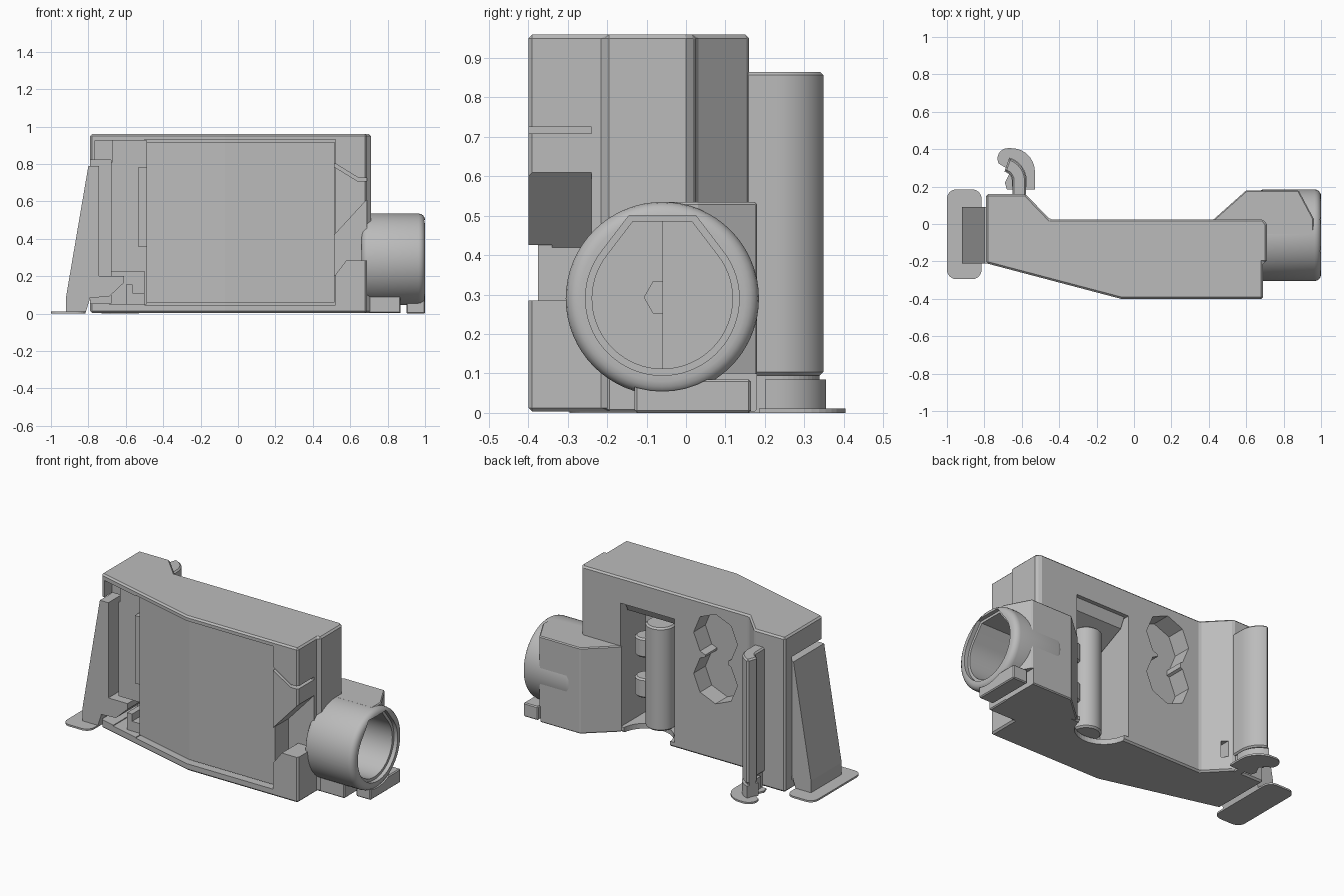
import bpy, bmesh, math
from mathutils import Vector

if "Cube" in bpy.data.objects:
    bpy.data.objects.remove(bpy.data.objects["Cube"])

grey = bpy.data.materials.new("mid grey")
grey.diffuse_color = (0.5, 0.5, 0.5, 1)
grey.use_nodes = True
grey.node_tree.nodes["Principled BSDF"].inputs["Base Color"].default_value = grey.diffuse_color


def place(axis, p, h):
    """Map a 2D profile point and a height to 3D for an extrusion axis."""
    return {'x': (h, p[0], p[1]), 'y': (p[0], h, p[1]), 'z': (p[0], p[1], h)}[axis]


def apply(ob, mod):
    bpy.context.view_layer.objects.active = ob
    bpy.ops.object.modifier_apply(modifier=mod.name)


def prism(name, pts, axis, lo, hi, bevel=0, seg=1):
    """Extrude a closed 2D profile along an axis."""
    bm = bmesh.new()
    a = [bm.verts.new(place(axis, p, lo)) for p in pts]
    b = [bm.verts.new(place(axis, p, hi)) for p in pts]
    n = len(pts)
    bm.faces.new(a)
    bm.faces.new(b[::-1])
    for i in range(n):
        bm.faces.new((a[i], b[i], b[(i + 1) % n], a[(i + 1) % n]))
    bmesh.ops.recalc_face_normals(bm, faces=bm.faces)
    me = bpy.data.meshes.new(name)
    bm.to_mesh(me)
    bm.free()
    me.materials.append(grey)
    ob = bpy.data.objects.new(name, me)
    bpy.context.collection.objects.link(ob)
    if bevel:
        m = ob.modifiers.new("chamfer", 'BEVEL')
        m.width, m.segments, m.limit_method = bevel, seg, 'ANGLE'
        m.angle_limit = math.radians(40)
        apply(ob, m)
    return ob


def rect(x0, x1, y0, y1):
    return [(x0, y0), (x1, y0), (x1, y1), (x0, y1)]


def box(name, x, y, z, bevel=0):
    return prism(name, rect(*x, *y), 'z', *z, bevel)


def arc(cx, cy, r, a0, a1, n):
    return [(cx + r * math.cos(math.radians(a0 + (a1 - a0) * i / n)),
             cy + r * math.sin(math.radians(a0 + (a1 - a0) * i / n))) for i in range(n + 1)]


def disc(cx, cy, r, n=48):
    return arc(cx, cy, r, 0, 360, n)[:-1]


def cut(ob, *cutters):
    for c in cutters:
        m = ob.modifiers.new("cut", 'BOOLEAN')
        m.operation, m.solver, m.object = 'DIFFERENCE', 'EXACT', c
        apply(ob, m)
        bpy.data.objects.remove(c)


def smooth(ob):
    bpy.ops.object.select_all(action='DESELECT')
    ob.select_set(True)
    bpy.context.view_layer.objects.active = ob
    bpy.ops.object.shade_smooth_by_angle(angle=math.radians(30))


def ribbon(path, w):
    """Outline of constant width around a 2D path."""
    left, right = [], []
    for i, p in enumerate(path):
        d = Vector(path[min(i + 1, len(path) - 1)]) - Vector(path[max(i - 1, 0)])
        n = Vector((-d.y, d.x)).normalized() * w / 2
        left.append((p[0] + n.x, p[1] + n.y))
        right.append((p[0] - n.x, p[1] - n.y))
    return left + right[::-1]


def front(off, x0, x1, back):
    """Plan strip behind the bent front face, set back by off."""
    y0 = -0.40 + off - 0.264 * (x0 + 0.07) if x0 < -0.07 else -0.40 + off
    return [(x0, y0), (-0.07, -0.40 + off), (x1, -0.40 + off), (x1, back), (x0, back)]


# main housing with a bent front and a raised rear pad
body = prism("housing", [(-.79, -.21), (-.07, -.40), (.69, -.40), (.69, -.205), (.71, -.205),
                         (.71, 0), (.69, .025), (-.45, .025), (-.58, .16), (-.79, .16)],
             'z', .003, .96, .013)
cut(body,
    box("leg_bay", (-.9, -.68), (-.6, .09), (.055, .82)),
    box("hook_bay", (-.765, -.67), (-.6, -.14), (.81, .925)),
    box("left_recess", (-.69, -.49), (-.6, -.2), (.05, .925)),
    box("lower_left_recess", (-.69, -.50), (-.6, -.02), (.05, .225)),
    prism("panel_recess", [(-.50, -.6), (.52, -.6)] + [(.52, -.34), (-.07, -.34), (-.50, -.235)],
          'z', .045, .93),
    # side notch and groove beside the panel
    prism("side_notch", [(.515, .42), (.75, .675), (.75, .285), (.58, .285), (.515, .2)],
          'y', -.5, -.24),
    prism("side_groove", [(.515, .785), (.64, .708), (.75, .708), (.75, .725), (.645, .725),
                          (.515, .805)], 'y', -.5, -.24))

# rear slot, scoop and keyed pocket
cut(body,
    box("rear_slot", (.06, .43), (-.22, .1), (.035, .80)),
    prism("bottom_scoop", disc(.25, .04, .16), 'z', -.1, .2),
    prism("pocket_top", disc(-.22, .755, .15, 8), 'y', -.09, .1),
    prism("pocket_bottom", disc(-.22, .50, .15, 8), 'y', -.09, .1),
    box("pocket_neck", (-.31, -.15), (-.09, .1), (.54, .70)),
    box("small_rear_slot", (-.56, -.53), (.04, .2), (.09, .19)))

# front panel
prism("front_panel", front(.025, -.49, .515, -.32) [:3] + [(.515, -.33), (-.07, -.33), (-.49, -.21)],
      'z', .06, .918)
box("left_strip", (-.535, -.49), (-.245, -.195), (.36, .78))

# latch pieces in the lower left opening
box("latch_base", (-.60, -.50), (-.23, -.05), (.05, .11))
box("latch_stud", (-.60, -.565), (-.23, -.1), (.1, .155))

# rod and flap inside the rear slot
smooth(prism("slot_rod", disc(.25, -.11, .085, 32), 'z', .04, .68, .01))
prism("slot_flap", [(.0, .80), (-.03, .74), (-.2, .66), (-.2, .80)], 'x', .07, .42)
for z in (.2, .45):
    smooth(prism("slot_collar", disc(.36, -.12, .06, 24), 'z', z, z + .12, .01))

# rear shoulder that carries the barrel
shoulder = prism("shoulder", [(.42, .02), (.60, .18), (.88, .18), (.96, .03), (.96, -.06),
                              (.65, -.06), (.60, -.02)], 'z', .003, .535, .006)
cut(shoulder,
    prism("shoulder_bore", disc(-.06, .29, .22), 'x', .73, 1.2),
    box("shoulder_undercut", (.87, 1.2), (-.5, .5), (-.1, .1)),
    prism("shoulder_scoop", disc(.25, .04, .16), 'z', -.1, .2))

# cradle and foot under the barrel
cradle = box("barrel_cradle", (.65, .87), (-.20, .165), (.003, .10), .006)
foot = box("barrel_foot", (.90, 1.0), (-.13, .165), (.0, .085), .006)
for ob in (cradle, foot):
    cut(ob, prism("cradle_bore", disc(-.06, .29, .235), 'x', .73, 1.2))

# barrel: rounded cylinder with a keyed bore and a hex socket
barrel = prism("barrel", disc(-.06, .29, .245, 64), 'x', .66, 1.0, .035, 4)
R = .195


def bore(r, top, wide):
    return [(-.06 - wide, top)] + arc(-.06, .29, r, 142, 398, 48) + [(-.06 + wide, top)]


cut(barrel,
    prism("bore", bore(.178, .485, .075), 'x', .72, 1.1),
    prism("bore_lip", bore(R, .50, .085), 'x', .975, 1.1),
    prism("hex_socket", disc(-.06, .293, .046, 6), 'x', .68, .8))
smooth(barrel)

# tapered side leg with its foot plate
prism("side_leg", [(-.92, .005), (-.92, .085), (-.80, .79), (-.742, .79), (-.742, .20),
                   (-.61, .20), (-.61, .165), (-.69, .09), (-.79, .085), (-.815, .005)],
      'y', -.21, .09)
plate = (arc(-.95, -.245, .05, 180, 270, 6) + arc(-.865, -.245, .05, 270, 360, 6)
         + arc(-.865, .135, .05, 0, 90, 6) + arc(-.95, .135, .05, 90, 180, 6))
prism("side_foot_plate", plate, 'z', 0, .011)

# curved rear post with its foot
post = [(-.613, .15), (-.613, .20)] + arc(-.703, .23, .09, 0, 75, 10)
smooth(prism("rear_post", ribbon(post, .072), 'z', .095, .865, .012))
prism("rear_post_core", ribbon(post, .045), 'z', .0, .12)
smooth(prism("rear_post_base", ribbon(post[1:], .08), 'z', .005, .085))
sole = ([(-.53, .185), (-.53, .25)] + arc(-.655, .28, .125, 0, 90, 10)
        + arc(-.675, .35, .055, 90, 210, 8) + [(-.685, .30), (-.665, .27), (-.69, .22), (-.68, .185)])
prism("rear_post_foot", sole, 'z', 0, .011)
